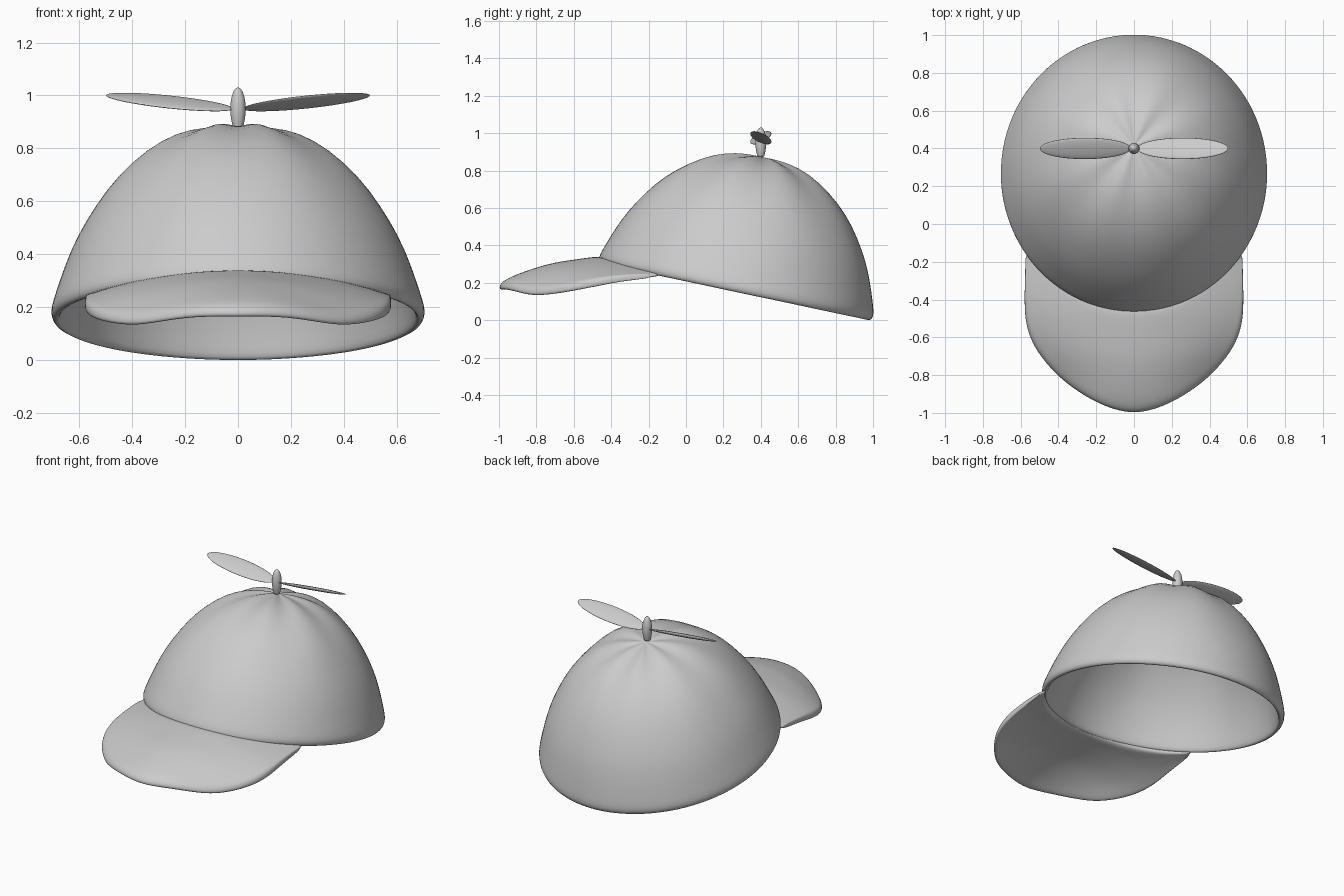
import bpy, bmesh, math
from mathutils import Matrix, Vector

if "Cube" in bpy.data.objects:
    bpy.data.objects.remove(bpy.data.objects["Cube"])


def finish(name, bm):
    bmesh.ops.recalc_face_normals(bm, faces=bm.faces[:])
    me = bpy.data.meshes.new(name)
    bm.to_mesh(me)
    bm.free()
    ob = bpy.data.objects.new(name, me)
    bpy.context.collection.objects.link(ob)
    for p in me.polygons:
        p.use_smooth = True
    return ob


def lerp_table(pts, x):
    # piecewise-linear lookup in sorted (x, value) pairs
    for (a, va), (b, vb) in zip(pts, pts[1:]):
        if x <= b:
            return va + (vb - va) * (x - a) / (b - a)
    return pts[-1][1]


# Crown: closed outer/inner profile (radius fraction, height) swept round a tilted axis
outer = [(0.05, .735), (0.14, .732), (0.28, .715), (0.44, .668), (0.60, .580), (0.725, .480),
         (0.833, .358), (0.902, .26), (0.957, .15), (0.988, .08), (1.004, .04),
         (1.0, .012), (0.978, -.002)]
inner = [(0.957, .006), (0.945, .04)] + [(r * .96, h - .03) for r, h in outer[8::-1]]
SEG = 64
tilt = Matrix.Translation((0, .262, .15)) @ Matrix.Rotation(math.atan(-.212), 4, 'X')


def crown_ring(bm, r, h):
    # eight soft panels whose seams dip near the button and fade toward the rim
    fade = max(0, 1 - r) * min(1, r * 4)
    ring = []
    for i in range(SEG):
        a = 2 * math.pi * i / SEG
        seam = .5 + .5 * math.cos(8 * a)
        k = r * (1 - .018 * fade * seam)
        z = h + .010 * fade * (1 - 2 * seam)
        ring.append(bm.verts.new(tilt @ Vector((.705 * k * math.cos(a), .748 * k * math.sin(a), z))))
    return ring


bm = bmesh.new()
rings = [crown_ring(bm, r, h) for r, h in outer + inner]
for A, B in zip(rings, rings[1:]):
    for i in range(SEG):
        j = (i + 1) % SEG
        bm.faces.new((A[i], A[j], B[j], B[i]))
for ring, h in ((rings[0], .736), (rings[-1], .706)):
    tip = bm.verts.new(tilt @ Vector((0, 0, h)))
    for i in range(SEG):
        bm.faces.new((ring[i], ring[(i + 1) % SEG], tip))
crown = finish("crown", bm)
sub = crown.modifiers.new("smooth", 'SUBSURF')
sub.levels = sub.render_levels = 1

# Brim: grid from the crown front to the outer outline, arched across
outline = [(0, -1.005), (.1, -.987), (.2, -.947), (.3, -.888), (.4, -.812), (.5, -.7),
           (.555, -.6), (.578, -.5), (.58, -.4), (.578, -.3), (.574, -.18)]
ridge = [(-1.01, .195), (-.95, .228), (-.9, .25), (-.8, .283), (-.7, .31), (-.47, .342), (-.1, .35)]
arch = [(-1.01, .85), (-.9, .85), (-.8, .71), (-.7, .53), (-.6, .41), (-.5, .36), (-.35, .31), (-.1, .30)]


def brim_z(x, y):
    return lerp_table(ridge, y) - lerp_table(arch, y) * x * x


n, rows = len(outline) - 1, 8
bm = bmesh.new()
grid = []
for c in range(-n, n + 1):
    s = 1 if c >= 0 else -1
    ox, oy = outline[abs(c)]
    ix = .565 * abs(c) / n
    iy = .262 - .70 * math.sqrt(1 - (ix / .69) ** 2)
    col = []
    for r in range(rows + 1):
        t = r / rows
        x, y = s * (ix + (ox - ix) * t), iy + (oy - iy) * t
        col.append(bm.verts.new((x, y, brim_z(x, y))))
    grid.append(col)
for A, B in zip(grid, grid[1:]):
    for r in range(rows):
        bm.faces.new((A[r], A[r + 1], B[r + 1], B[r]))
# thickness: the sheet is copied downward, thinner at the back corners
ext = bmesh.ops.extrude_face_region(bm, geom=bm.faces[:], use_keep_orig=True)
for v in ext['geom']:
    if isinstance(v, bmesh.types.BMVert):
        v.co.z -= .048 - .026 * min(1, max(0, (v.co.y + .5) / .33)) * (v.co.x / .57) ** 2
brim = finish("brim", bm)
sub = brim.modifiers.new("smooth", 'SUBSURF')
sub.levels = sub.render_levels = 2

# Propeller post: tapered bead
bm = bmesh.new()
bmesh.ops.create_uvsphere(bm, u_segments=24, v_segments=16, radius=1)
for v in bm.verts:
    z = v.co.z
    w = max(math.hypot(v.co.x, v.co.y), 1e-6)
    k = .029 if z > 0 else .029 * (max(1 - .45 * z * z, 0) / w if w > .3 else 1)
    v.co = (v.co.x * k, .4 + v.co.y * k, .95 + z * .08)
finish("propeller_post", bm)

# Propeller blades: flat pitched ellipsoids, the second turned half a turn
for name, turn in (("blade_right", 0), ("blade_left", math.pi)):
    bm = bmesh.new()
    m = (Matrix.Translation((0, .4, .975)) @ Matrix.Rotation(turn, 4, 'Z')
         @ Matrix.Translation((.258, 0, 0)) @ Matrix.Rotation(math.radians(-6), 4, 'Y')
         @ Matrix.Rotation(math.radians(-22), 4, 'X') @ Matrix.Diagonal((.242, .061, .010, 1)))
    # poles along the blade for a clean outline
    bmesh.ops.create_uvsphere(bm, u_segments=24, v_segments=20, radius=1,
                              matrix=m @ Matrix.Rotation(math.pi / 2, 4, 'Y'))
    finish(name, bm)
